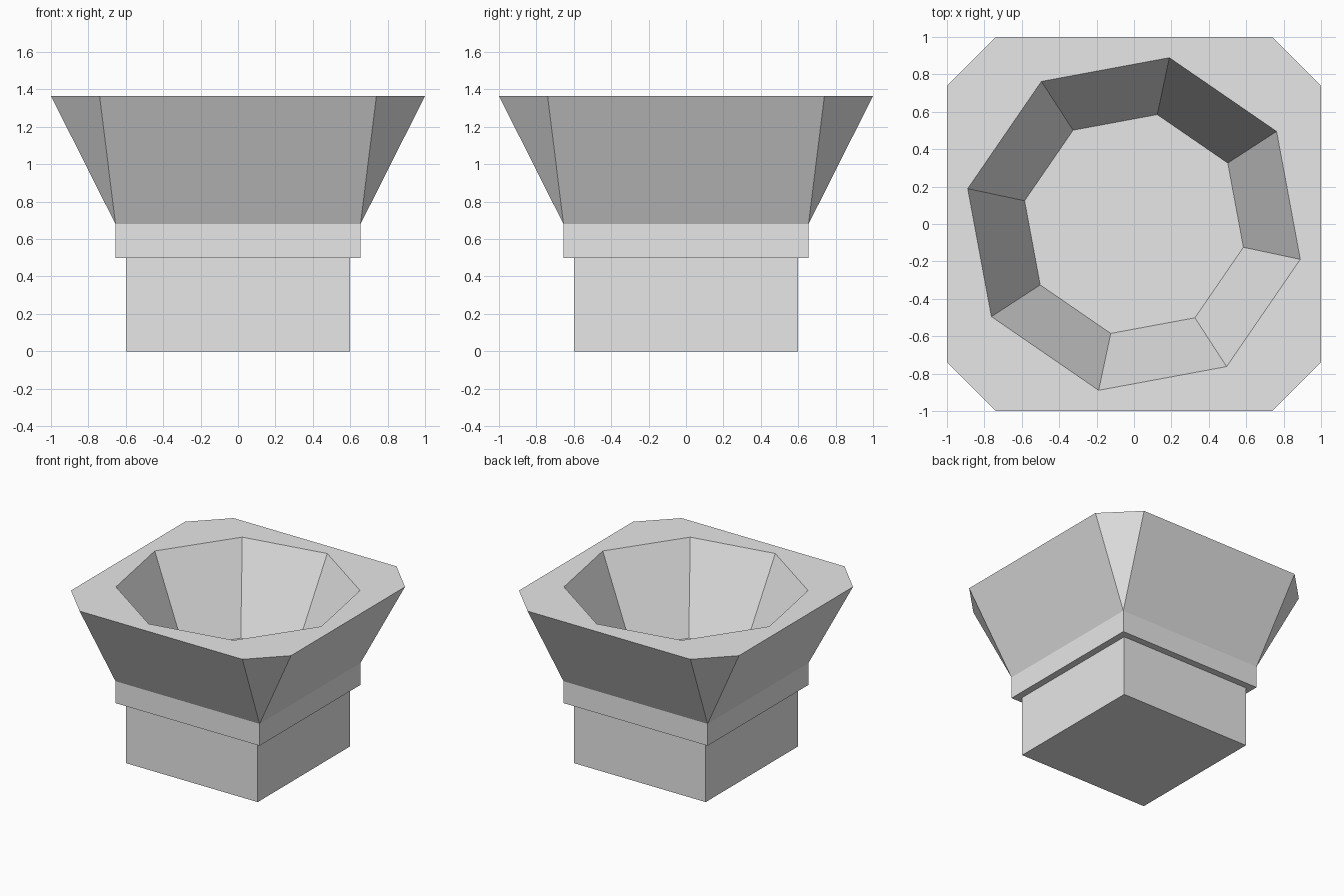
import bpy
import bmesh
from math import cos, sin, radians

if "Cube" in bpy.data.objects:
    bpy.data.objects.remove(bpy.data.objects["Cube"], do_unlink=True)

STONE = (0.8, 0.8, 0.8, 1)
stone = bpy.data.materials.new("light grey stone")
stone.use_nodes = True
stone.diffuse_color = STONE
stone.node_tree.nodes["Principled BSDF"].inputs["Base Color"].default_value = STONE


def cut_square(half, flat, z):
    """Square ring with cut corners; flat == half gives sharp corners."""
    ring = []
    for sx, sy in ((1, 1), (-1, 1), (-1, -1), (1, -1)):
        pair = [(sx * half, sy * flat, z), (sx * flat, sy * half, z)]
        ring += pair if sx == sy else pair[::-1]
    return ring


def octagon(radius, z):
    """Eight-sided ring, turned a little off the square."""
    return [(radius * cos(radians(33 + 45 * i)), radius * sin(radians(33 + 45 * i)), z)
            for i in range(8)]


def loft(name, rings):
    """Join successive eight-point rings and cap both ends."""
    bm = bmesh.new()
    loops = [[bm.verts.new(p) for p in ring] for ring in rings]
    for a, b in zip(loops, loops[1:]):
        for i in range(8):
            j = (i + 1) % 8
            bm.faces.new((a[i], a[j], b[j], b[i]))
    bm.faces.new(loops[0][::-1])
    bm.faces.new(loops[-1])
    bmesh.ops.remove_doubles(bm, verts=bm.verts[:], dist=0.0001)
    bmesh.ops.recalc_face_normals(bm, faces=bm.faces[:])
    mesh = bpy.data.meshes.new(name)
    bm.to_mesh(mesh)
    bm.free()
    mesh.materials.append(stone)
    obj = bpy.data.objects.new(name, mesh)
    bpy.context.collection.objects.link(obj)
    return obj


TOP = 1.365
FLARE = 0.68
COLLAR = 0.5

# Square block under the collar
loft("pedestal", [cut_square(0.598, 0.598, 0), cut_square(0.598, 0.598, COLLAR)])

# Collar, flared sides, flat rim and hollow eight-sided bowl
loft("flared_bowl", [
    cut_square(0.655, 0.655, COLLAR),
    cut_square(0.655, 0.655, FLARE),
    cut_square(1.0, 0.74, TOP),
    octagon(0.909, TOP),
    octagon(0.598, FLARE),
])
